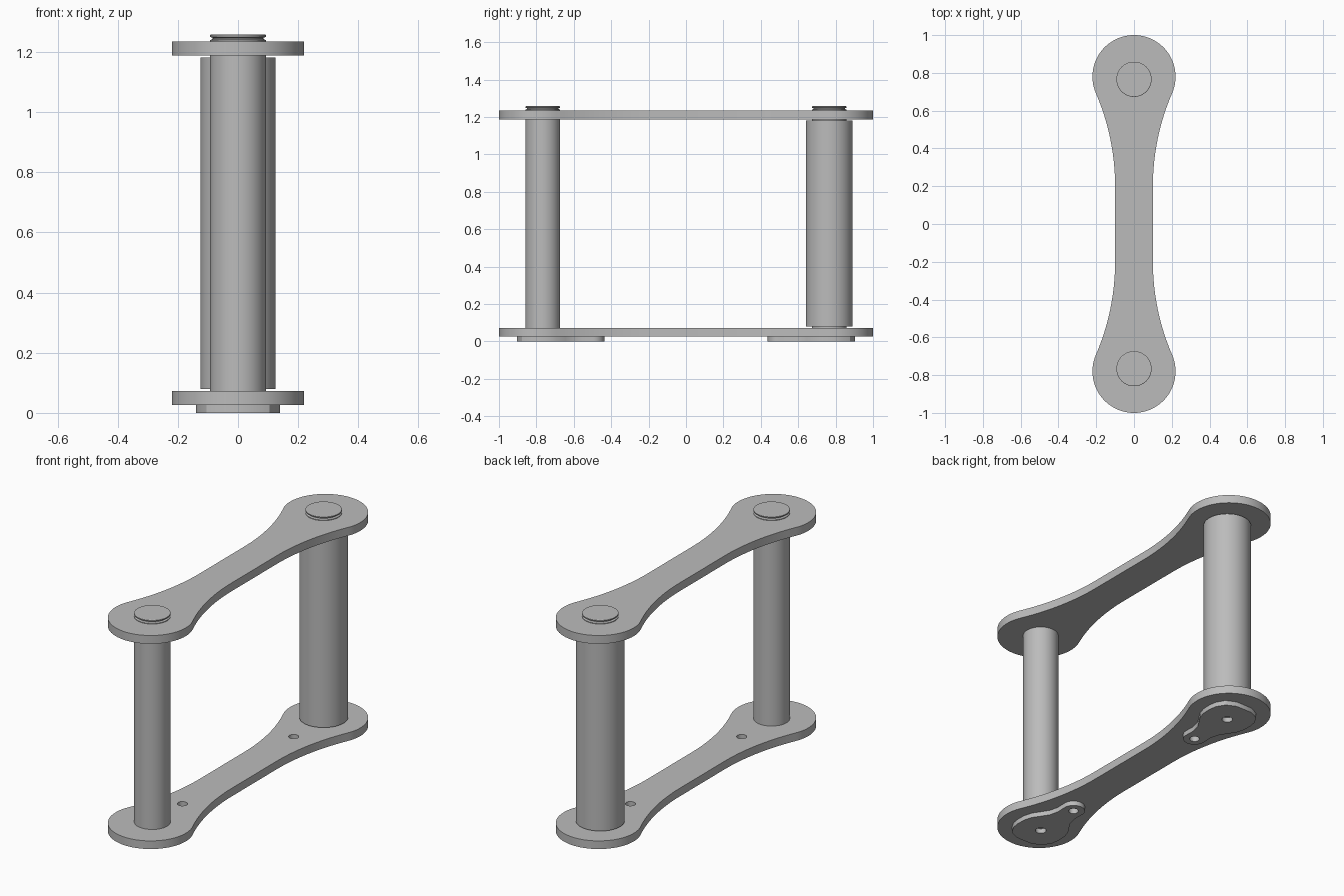
import bpy, bmesh
from math import sin, cos, pi, atan2, sqrt

cube = bpy.data.objects.get("Cube")
if cube:
    bpy.data.objects.remove(cube)

steel = bpy.data.materials.new("grey_steel")
steel.use_nodes = True
GREY = (0.5, 0.5, 0.5, 1)
steel.diffuse_color = GREY
steel.node_tree.nodes["Principled BSDF"].inputs["Base Color"].default_value = GREY

PIN_Y, PIN_R = 0.766, 0.093
HOLE_Y, HOLE_R = 0.497, 0.026


def arc(cx, cy, r, a0, a1, n):
    return [(cx + r * cos(a0 + (a1 - a0) * i / n), cy + r * sin(a0 + (a1 - a0) * i / n))
            for i in range(n + 1)]


def circle(cy, r, n=48):
    return arc(0, cy, r, 0, 2 * pi, n)[:-1]


def finish(name, bm):
    bmesh.ops.remove_doubles(bm, verts=bm.verts, dist=1e-5)
    bmesh.ops.recalc_face_normals(bm, faces=bm.faces)
    mesh = bpy.data.meshes.new(name)
    bm.to_mesh(mesh)
    bm.free()
    mesh.materials.append(steel)
    ob = bpy.data.objects.new(name, mesh)
    bpy.context.collection.objects.link(ob)
    bpy.ops.object.select_all(action='DESELECT')
    ob.select_set(True)
    bpy.context.view_layer.objects.active = ob
    bpy.ops.object.shade_smooth_by_angle(angle=0.5)
    return ob


def plate(name, loops, z0, z1):
    """Flat plate from an outline and any hole loops."""
    bm = bmesh.new()
    edges = []
    for loop in loops:
        vs = [bm.verts.new((x, y, z0)) for x, y in loop]
        edges += [bm.edges.new((vs[i - 1], vs[i])) for i in range(len(vs))]
    bmesh.ops.triangle_fill(bm, use_beauty=True, use_dissolve=False, edges=edges)
    res = bmesh.ops.extrude_face_region(bm, geom=bm.faces[:], use_keep_orig=True)
    for g in res["geom"]:
        if isinstance(g, bmesh.types.BMVert):
            g.co.z = z1
    return finish(name, bm)


def lathe(name, y, profile, n=64):
    """Spin a radius/height profile around a vertical axis."""
    bm = bmesh.new()
    vs = [bm.verts.new((r, y, z)) for r, z in profile]
    edges = [bm.edges.new(p) for p in zip(vs, vs[1:])]
    bmesh.ops.spin(bm, geom=vs + edges, cent=(0, y, 0), axis=(0, 0, 1),
                   angle=2 * pi, steps=n, use_duplicate=False)
    return finish(name, bm)


# Link outline: round ends blended by large arcs into a straight waist
END_Y, END_R, WAIST, WAIST_Y = 0.78, 0.22, 0.1, 0.2
d = END_Y - WAIST_Y
blend = (WAIST ** 2 + d ** 2 - END_R ** 2) / (2 * (END_R - WAIST))
tilt = atan2(d, WAIST + blend)
quarter = (arc(WAIST + blend, WAIST_Y, blend, pi, pi - tilt, 16)
           + arc(0, END_Y, END_R, -tilt, pi / 2, 28)[1:])
half = quarter + [(-x, y) for x, y in reversed(quarter[:-1])]
link = half + [(-x, -y) for x, y in half]

plate("lower_link", [link, circle(HOLE_Y, HOLE_R), circle(-HOLE_Y, HOLE_R)], 0.027, 0.073)
plate("upper_link", [link], 1.188, 1.235)

# Keeper plates under the lower link, tapering toward the middle
side = [(.05, .138), (.105, .112), (.133, .065), (.14, .02), (.138, -.03), (.125, -.075),
        (.095, -.12), (.07, -.16), (.058, -.21)]
side += arc(0, HOLE_Y - PIN_Y, 0.06, 0, -pi / 2, 10)
keeper = side + [(-x, y) for x, y in reversed(side[:-1])]

# Pins with a grooved head and a blind hole in the foot
pin = [(0, .2), (.028, .2), (.028, 0), (PIN_R, 0), (PIN_R, 1.239), (.084, 1.243),
       (.084, 1.247), (PIN_R, 1.25), (PIN_R, 1.256), (.09, 1.258), (0, 1.258)]

for label, s in (("front", -1), ("back", 1)):
    outline = [(x, s * (PIN_Y + y)) for x, y in keeper]
    plate(label + "_keeper_plate",
          [outline, circle(s * PIN_Y, PIN_R, 64), circle(s * HOLE_Y, HOLE_R)], 0, 0.027)
    lathe(label + "_pin", s * PIN_Y, pin)

# Sleeve around the back pin
lathe("back_sleeve", PIN_Y, [(PIN_R, .079), (.125, .079), (.125, 1.182),
                             (PIN_R, 1.182), (PIN_R, .079)])
